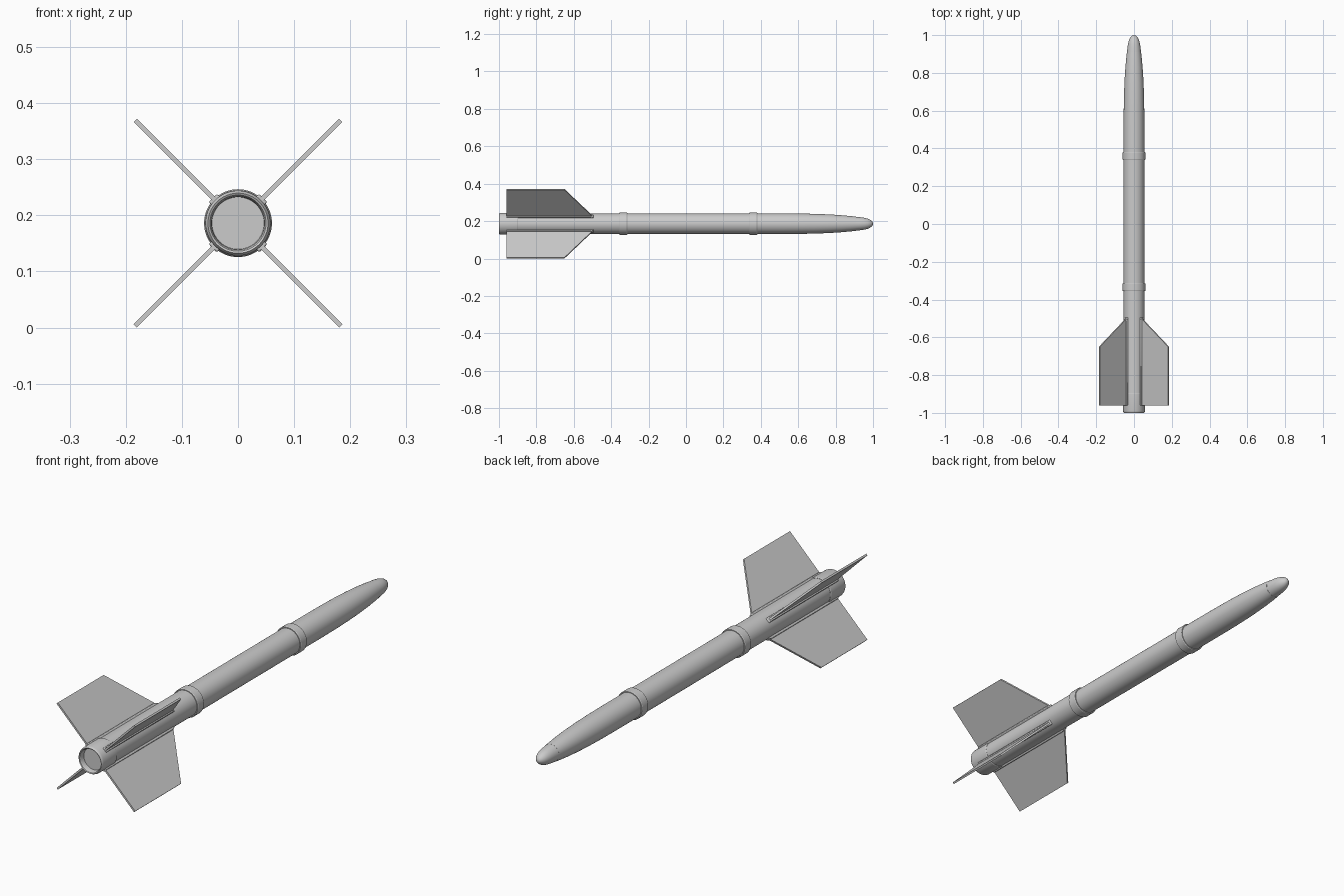
import bpy, bmesh, math
from mathutils import Matrix

if "Cube" in bpy.data.objects:
    bpy.data.objects.remove(bpy.data.objects["Cube"])

AXIS_Z = 0.186
SEG = 64


def finish(bm, name, bevel=0):
    bmesh.ops.recalc_face_normals(bm, faces=bm.faces)
    me = bpy.data.meshes.new(name)
    bm.to_mesh(me)
    bm.free()
    ob = bpy.data.objects.new(name, me)
    bpy.context.collection.objects.link(ob)
    if bevel:
        m = ob.modifiers.new("bevel", 'BEVEL')
        m.width, m.segments = bevel, 2
    bpy.ops.object.select_all(action='DESELECT')
    bpy.context.view_layer.objects.active = ob
    ob.select_set(True)
    bpy.ops.object.shade_smooth_by_angle(angle=math.radians(30))
    return ob


def lathe(name, profile):
    """Revolve (y, radius) points around the long axis."""
    bm = bmesh.new()
    vs = [bm.verts.new((r, y, 0)) for y, r in profile]
    es = [bm.edges.new(p) for p in zip(vs, vs[1:])]
    bmesh.ops.spin(bm, geom=vs + es, cent=(0, 0, 0), axis=(0, 1, 0),
                   angle=2 * math.pi, steps=SEG)
    bmesh.ops.remove_doubles(bm, verts=bm.verts, dist=1e-5)
    bmesh.ops.translate(bm, verts=bm.verts, vec=(0, 0, AXIS_Z))
    return finish(bm, name)


def radial_plate(name, outline, width, angle, bevel=0):
    """Extrude a (y, radius) outline sideways, then turn it about the axis."""
    bm = bmesh.new()
    f = bm.faces.new([bm.verts.new((-width / 2, y, r)) for y, r in outline])
    ext = bmesh.ops.extrude_face_region(bm, geom=[f])["geom"]
    bmesh.ops.translate(bm, vec=(width, 0, 0),
                        verts=[v for v in ext if isinstance(v, bmesh.types.BMVert)])
    bm.transform(Matrix.Translation((0, 0, AXIS_Z)) @ Matrix.Rotation(angle, 4, 'Y'))
    return finish(bm, name, bevel)


# Main tube
lathe("body_tube", [(-0.90, 0), (-0.90, 0.055), (0.36, 0.055), (0.36, 0)])

# Tail nozzle with rounded lip and shallow recess
lathe("tail_nozzle", [(-0.897, 0), (-0.897, 0.056), (-0.90, 0.058), (-0.990, 0.058),
                      (-0.996, 0.0565), (-1.0, 0.0535), (-0.998, 0.050),
                      (-0.992, 0.0475), (-0.975, 0.0465), (-0.975, 0)])

# Joint collars
for name, y in (("rear_collar", -0.335), ("front_collar", 0.36)):
    h = 0.021
    lathe(name, [(y - h, 0.050), (y - h, 0.0585), (y - h + 0.003, 0.0605),
                 (y + h - 0.003, 0.0605), (y + h, 0.0585), (y + h, 0.050)])

# Tapered nose section and rounded tip
lathe("nose_cone", [(0.36, 0), (0.36, 0.055), (0.52, 0.055), (0.62, 0.0542),
                    (0.70, 0.0525), (0.77, 0.0495), (0.83, 0.0455),
                    (0.88, 0.041), (0.91, 0.0375), (0.91, 0)])
lathe("nose_tip", [(0.91, 0), (0.91, 0.037), (0.935, 0.0345), (0.955, 0.0315),
                   (0.972, 0.027), (0.985, 0.021), (0.994, 0.0135),
                   (0.9985, 0.007), (1.0, 0)])

# Four diagonal fins with root brackets
for i in range(4):
    a = math.radians(45 + 90 * i)
    radial_plate(f"fin_{i + 1}", [(-0.96, 0.045), (-0.96, 0.259), (-0.65, 0.259),
                                  (-0.50, 0.058), (-0.50, 0.045)], 0.008, a)
    radial_plate(f"fin_bracket_{i + 1}", [(-0.96, 0.045), (-0.96, 0.0635), (-0.51, 0.0635),
                                          (-0.495, 0.058), (-0.495, 0.045)], 0.021, a, 0.003)
